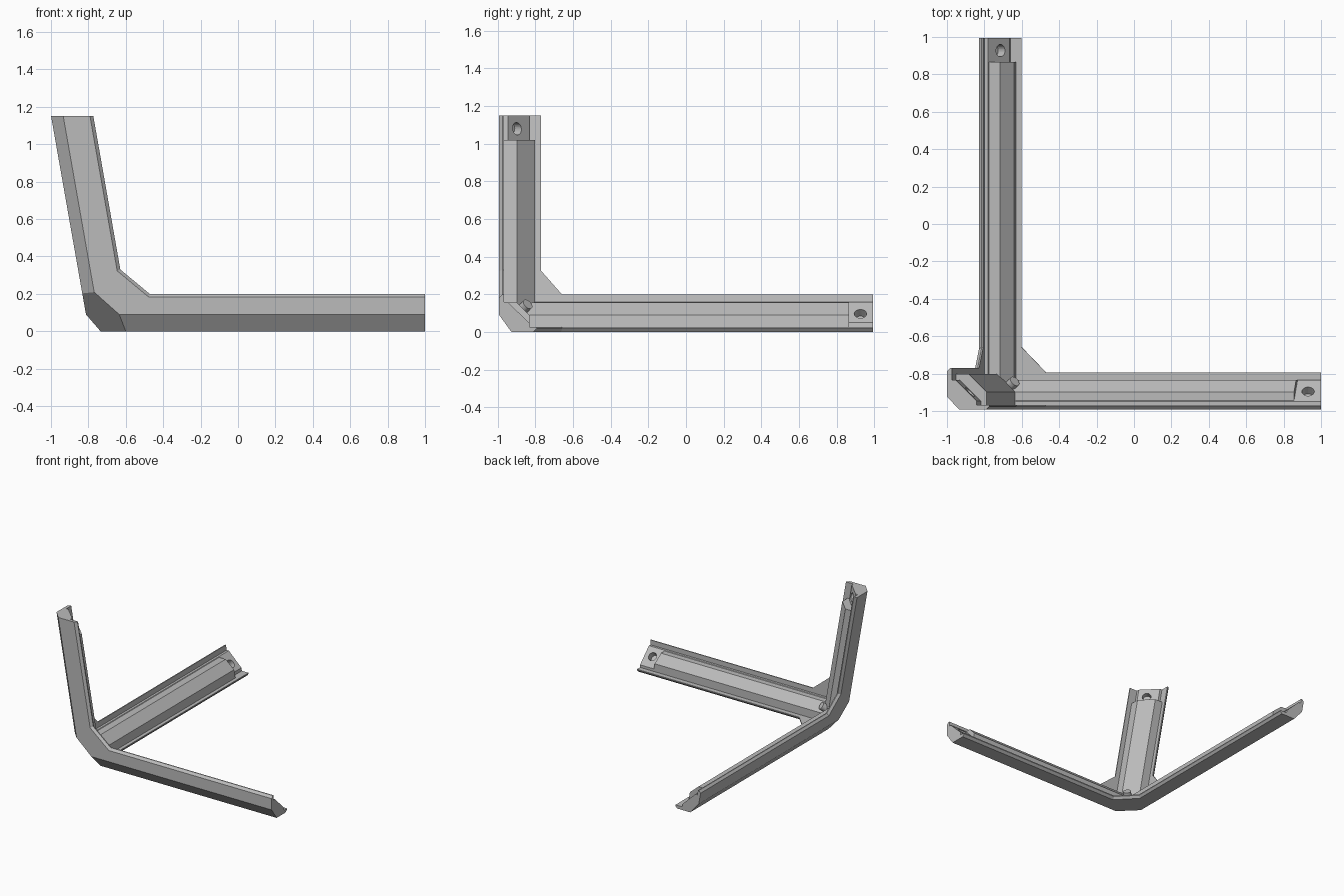
import bpy, bmesh
from mathutils import Matrix, Vector

cube = bpy.data.objects.get("Cube")
if cube:
    bpy.data.objects.remove(cube, do_unlink=True)

grey = bpy.data.materials.new("plain grey")
grey.use_nodes = True
colour = (0.5, 0.5, 0.5, 1)
grey.diffuse_color = colour
grey.node_tree.nodes["Principled BSDF"].inputs["Base Color"].default_value = colour

# Parts are laid out in a square corner, then sheared so the upright leans outward
LEAN = 0.176
SHEAR = Matrix(((1, 0, -LEAN, -0.797), (0, 1, 0, -0.993), (0, 0, 1, 0), (0, 0, 0, 1)))
LENGTH = (1.95, 1.988, 1.15)

# Planes trimming every part: normal and offset, keeping normal . p >= offset
TRIMS = [
    ((0, 1 / 0.065, 1 / 0.09), 1),      # chamfer under the side arm
    ((1 / 0.062, 0, 1 / 0.09), 1),      # chamfer under the back arm
    ((1 / 0.065, 1 / 0.07, 0), 1),      # chamfer along the upright
    ((0.57, 0.58, 0.54), 0.15),         # corner facet
    ((-1, 0, LEAN), -1.797),            # square end of the side arm
]


def place(axis, depth, uv):
    p = list(uv)
    p.insert(axis, depth)
    return Vector(p)


def build(name, axis, rings):
    """Loft equal outlines along an axis, trim the outside and shear into place."""
    bm = bmesh.new()
    loops = [[bm.verts.new(place(axis, d, p)) for p in outline] for d, outline in rings]
    bm.faces.new(loops[0])
    bm.faces.new(loops[-1])
    n = len(loops[0])
    for low, high in zip(loops, loops[1:]):
        for i in range(n):
            j = (i + 1) % n
            bm.faces.new((low[i], low[j], high[j], high[i]))
    bmesh.ops.recalc_face_normals(bm, faces=bm.faces)
    for normal, offset in TRIMS:
        nrm = Vector(normal)
        cut = bmesh.ops.bisect_plane(
            bm, geom=bm.verts[:] + bm.edges[:] + bm.faces[:], dist=1e-6,
            plane_co=nrm * offset / nrm.length_squared, plane_no=nrm, clear_inner=True)
        edges = [e for e in cut["geom_cut"] if isinstance(e, bmesh.types.BMEdge) and e.is_boundary]
        if edges:
            bmesh.ops.holes_fill(bm, edges=edges, sides=0)
    bm.transform(SHEAR)
    bmesh.ops.recalc_face_normals(bm, faces=bm.faces)
    return finish(name, bm)


def finish(name, bm):
    mesh = bpy.data.meshes.new(name)
    bm.to_mesh(mesh)
    bm.free()
    mesh.materials.append(grey)
    obj = bpy.data.objects.new(name, mesh)
    bpy.context.scene.collection.objects.link(obj)
    return obj


def rod(name, centre, direction, radius, length):
    bm = bmesh.new()
    turn = Vector(direction).to_track_quat("Z", "Y").to_matrix().to_4x4()
    bmesh.ops.create_cone(bm, cap_ends=True, segments=24, radius1=radius, radius2=radius,
                          depth=length, matrix=Matrix.Translation(centre) @ turn)
    return finish(name, bm)


# Thin L-shaped panels with a gusset in the inner corner and a bevelled lip
def panel(name, axis, w1, g1, w2, g2):
    l1, l2 = [LENGTH[i] for i in range(3) if i != axis]

    def outline(e):
        return [(0, 0), (l1, 0), (l1, w1 - e), (g1 - e * 0.4, w1 - e),
                (w2 - e, g2 - e * 0.4), (w2 - e, l2), (0, l2)]
    build(name, axis, [(0, outline(0.018)), (0.018, outline(0)), (0.026, outline(0))])


panel("floor_panel", 2, 0.2, 0.33, 0.2, 0.335)
panel("front_panel", 1, 0.2, 0.36, 0.226, 0.33)
panel("leaning_panel", 0, 0.2, 0.333, 0.223, 0.325)

# Per arm: rib end, rib width, rib height, rib chamfer, pad foot, hole centre
ARMS = {
    "side_arm": (0, 1.68, 0.16, 0.156, 0.065, (0.16, 0.047), (1.747, 0.097, 0.108)),
    "back_arm": (1, 1.858, 0.172, 0.156, 0.065, (0.14, 0.05), (0.1, 1.92, 0.096)),
    "upright": (2, 1.02, 0.188, 0.19, 0.095, (0.158, 0.047), (0.11, 0.095, 1.08)),
}
for name, (axis, end, w, h, ch, foot, hole) in ARMS.items():
    # Solid rib with one chamfered edge
    rib = [(0, 0), (w, 0), (w, h - ch), (w - ch, h), (0, h)]
    build(name + "_rib", axis, [(0, rib), (end, rib)])
    # Diagonal pad exposed beyond the rib, drilled with a blind hole
    web = [(0, 0), (foot[0], 0), foot, (0.045, 0.16), (0, 0.16)]
    pad = build(name + "_pad", axis, [(0, web), (LENGTH[axis], web)])
    cutter = rod(name + "_hole_cutter", SHEAR @ Vector(hole), place(axis, 0, (1, 1)), 0.033, 0.1)
    cutter.hide_render = True
    mod = pad.modifiers.new("screw_hole", "BOOLEAN")
    mod.operation = "DIFFERENCE"
    mod.solver = "EXACT"
    mod.object = cutter
    graph = bpy.context.evaluated_depsgraph_get()
    drilled = bpy.data.meshes.new_from_object(pad.evaluated_get(graph))
    pad.modifiers.clear()
    pad.data = drilled
    bpy.data.objects.remove(cutter, do_unlink=True)

# Small peg in the inner corner
rod("corner_peg", SHEAR @ Vector((0.165, 0.135, 0.13)), (1, 1, 1), 0.03, 0.06)
